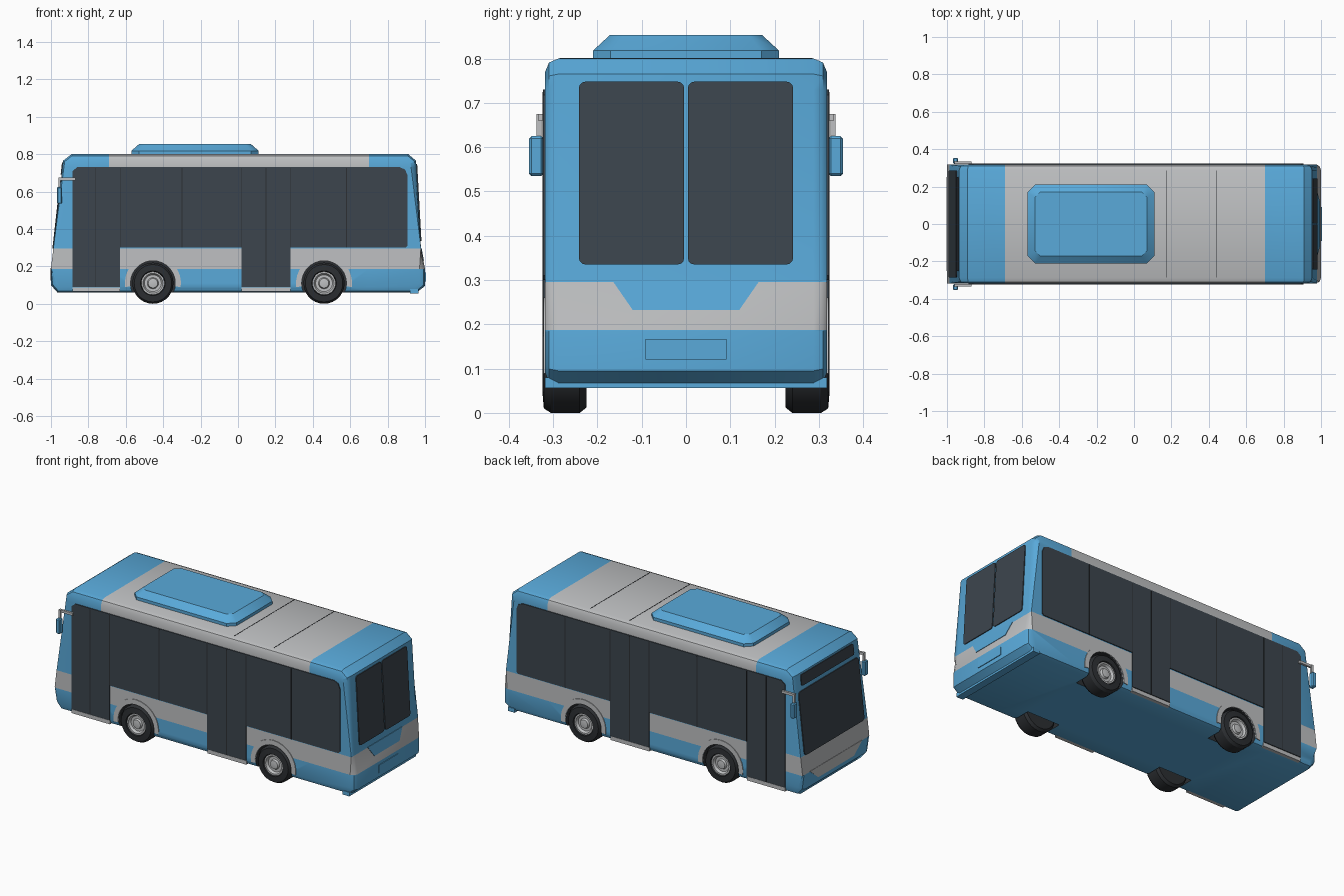
import bpy, bmesh, math
from mathutils import Vector

if "Cube" in bpy.data.objects:
    bpy.data.objects.remove(bpy.data.objects["Cube"])


def material(name, rgb):
    m = bpy.data.materials.new(name)
    m.diffuse_color = (*rgb, 1)
    m.use_nodes = True
    m.node_tree.nodes["Principled BSDF"].inputs["Base Color"].default_value = m.diffuse_color
    return m


BLUE = material("sky blue paint", (0.10, 0.40, 0.70))
GREY = material("light grey paint", (0.52, 0.53, 0.54))
GLASS = material("dark glass", (0.045, 0.06, 0.075))
RUBBER = material("black rubber", (0.025, 0.028, 0.032))
HALF = 0.318                      # half width of the body
AXLES = (-0.455, 0.46)
FRONT = [(0.10, -1.0), (0.19, -1.0), (0.29, -0.988), (0.765, -0.935)]   # (z, x)
REAR = [(0.095, 1.0), (0.185, 1.0), (0.30, 0.978), (0.765, 0.952)]


def finish(bm, name, mats, angle=30):
    bmesh.ops.recalc_face_normals(bm, faces=bm.faces)
    me = bpy.data.meshes.new(name)
    bm.to_mesh(me)
    bm.free()
    ob = bpy.data.objects.new(name, me)
    bpy.context.collection.objects.link(ob)
    for m in mats:
        me.materials.append(m)
    bpy.ops.object.select_all(action='DESELECT')
    ob.select_set(True)
    bpy.context.view_layer.objects.active = ob
    bpy.ops.object.shade_smooth_by_angle(angle=math.radians(angle))
    return ob


def prism(bm, near, far):
    a = [bm.verts.new(p) for p in near]
    b = [bm.verts.new(p) for p in far]
    bm.faces.new(a)
    bm.faces.new(b[::-1])
    for i in range(len(a)):
        j = (i + 1) % len(a)
        bm.faces.new((a[j], a[i], b[i], b[j]))


def plate(name, pts, place, mat, thick=0.005):
    bm = bmesh.new()
    prism(bm, [place(u, z, -0.003) for u, z in pts], [place(u, z, thick) for u, z in pts])
    return finish(bm, name, [mat])


def box(name, x, y, z, mat, bevel=0.0):
    bm = bmesh.new()
    pts = [(x[0], y[0]), (x[1], y[0]), (x[1], y[1]), (x[0], y[1])]
    prism(bm, [(*p, z[0]) for p in pts], [(*p, z[1]) for p in pts])
    if bevel:
        bmesh.ops.bevel(bm, geom=bm.edges[:], offset=bevel, segments=1, affect='EDGES')
    return finish(bm, name, [mat])


def along(line, z):
    for (z0, x0), (z1, x1) in zip(line, line[1:]):
        if z <= z1:
            break
    return x0 + (x1 - x0) * (z - z0) / (z1 - z0)


def on_front(y, z, d):
    return (along(FRONT, z) - d, y, z)


def on_rear(y, z, d):
    return (along(REAR, z) + d, y, z)


def on_side(s):
    return lambda x, z, d: (x, s * (HALF + d), z)


def rect(u0, u1, z0, z1, r=0.0):
    if not r:
        return [(u0, z0), (u1, z0), (u1, z1), (u0, z1)]
    out = []
    for k, (cu, cz) in enumerate([(u1 - r, z1 - r), (u0 + r, z1 - r),
                                  (u0 + r, z0 + r), (u1 - r, z0 + r)]):
        for i in range(4):
            a = math.radians(90 * k + 30 * i)
            out.append((cu + r * math.cos(a), cz + r * math.sin(a)))
    return out


def lathe(name, profile, x, s, mat, n=28):
    bm = bmesh.new()
    rings = []
    for r, y in profile:
        rings.append([bm.verts.new((x + r * math.cos(2 * math.pi * i / n), s * y,
                                    0.11 + r * math.sin(2 * math.pi * i / n))) for i in range(n)])
    for a, b in zip(rings, rings[1:]):
        for i in range(n):
            j = (i + 1) % n
            bm.faces.new((a[i], a[j], b[j], b[i]))
    bm.faces.new(rings[0])
    bm.faces.new(rings[-1])
    return finish(bm, name, [mat])


# Body shell: side outline pulled across the width, outer edges rounded
outline = [(x, z) for z, x in FRONT] + [(-0.89, 0.80), (0.91, 0.80)]
outline += [(x, z) for z, x in reversed(REAR)] + [(0.955, 0.06), (-0.965, 0.06)]
bm = bmesh.new()
prism(bm, [(x, -HALF, z) for x, z in outline], [(x, HALF, z) for x, z in outline])
rim = [e for e in bm.edges if e.verts[0].co.y * e.verts[1].co.y > 0]
bmesh.ops.bevel(bm, geom=rim, offset=0.03, segments=2, profile=0.5, affect='EDGES')
body = finish(bm, "body", [BLUE, GREY, RUBBER])

# Wheel arches cut out of the shell
cutters = []
for x in AXLES:
    for s in (-1, 1):
        c = lathe("arch_cutter", [(0.12, 0.2), (0.12, 0.4)], x, s, RUBBER)
        c.hide_render = True
        cutters.append(c)
        mod = body.modifiers.new("arch", 'BOOLEAN')
        mod.object, mod.operation, mod.solver = c, 'DIFFERENCE', 'EXACT'
bpy.context.view_layer.update()
cut = bpy.data.meshes.new_from_object(body.evaluated_get(bpy.context.evaluated_depsgraph_get()))
body.modifiers.clear()
bpy.data.objects.remove(body)
for c in cutters:
    bpy.data.objects.remove(c)

# Paint bands: lower grey belt, grey middle roof, dark arches
bm = bmesh.new()
bm.from_mesh(cut)
for co, no in [((0, 0, 0.187), (0, 0, 1)), ((0, 0, 0.295), (0, 0, 1)), ((0, 0, 0.73), (0, 0, 1)),
               ((-0.69, 0, 0), (1, 0, 0)), ((0.70, 0, 0), (1, 0, 0))]:
    bmesh.ops.bisect_plane(bm, geom=bm.verts[:] + bm.edges[:] + bm.faces[:],
                           plane_co=co, plane_no=no, dist=1e-5)
for f in bm.faces:
    c = f.calc_center_median()
    in_arch = any(math.hypot(c.x - x, c.z - 0.11) < 0.1205 for x in AXLES)
    if in_arch and 0.195 < abs(c.y) < HALF - 0.002 and c.z > 0.062:
        f.material_index = 2
    elif 0.187 < c.z < 0.295 or (c.z > 0.73 and -0.69 < c.x < 0.70):
        f.material_index = 1
    else:
        f.material_index = 0
finish(bm, "body", [BLUE, GREY, RUBBER])

# Side glass with doors, door seams, sills, arch trims, wheels and mirrors
side_glass = [(-0.885, 0.09), (-0.63, 0.09), (-0.63, 0.30), (0.02, 0.30), (0.02, 0.09),
              (0.28, 0.09), (0.28, 0.30), (0.895, 0.30), (0.905, 0.31), (0.905, 0.69),
              (0.893, 0.718), (0.865, 0.73), (-0.86, 0.73), (-0.885, 0.71)]
tyre = [(0.07, 0.225), (0.098, 0.225), (0.11, 0.24), (0.11, 0.305), (0.10, 0.321),
        (0.066, 0.324), (0.060, 0.30)]
hub = [(0.062, 0.26), (0.062, 0.318), (0.053, 0.318), (0.045, 0.304), (0.03, 0.304),
       (0.025, 0.316), (0.012, 0.318)]
for s in (-1, 1):
    side = on_side(s)
    plate("side_glass", side_glass, side, GLASS)
    for x, low in [(-0.76, 0.09), (-0.63, 0.30), (-0.30, 0.30), (0.02, 0.30), (0.15, 0.09),
                   (0.28, 0.30), (0.58, 0.30)]:
        plate("glass_seam", rect(x - 0.002, x + 0.002, low, 0.725), side, RUBBER, 0.006)
    for x0, x1 in [(-0.885, -0.63), (0.02, 0.28)]:
        box("door_sill", (x0, x1), sorted((s * 0.28, s * 0.321)), (0.065, 0.088), GREY)
    for x in AXLES:
        arc = [math.radians(-8 + 196 * i / 16) for i in range(17)]
        ring = [(x + 0.15 * math.cos(a), 0.11 + 0.15 * math.sin(a)) for a in arc]
        ring += [(x + 0.12 * math.cos(a), 0.11 + 0.12 * math.sin(a)) for a in reversed(arc)]
        plate("arch_trim", ring, side, GREY, 0.004)
        lathe("tyre", tyre, x, s, RUBBER)
        lathe("wheel_hub", hub, x, s, GREY)
    box("mirror", (-0.968, -0.942), sorted((s * 0.322, s * 0.354)), (0.535, 0.625), BLUE, 0.005)
    box("mirror_stem", (-0.960, -0.948), sorted((s * 0.326, s * 0.338)), (0.62, 0.675), GREY)
    box("mirror_arm", (-0.960, -0.87), sorted((s * 0.322, s * 0.334)), (0.66, 0.675), GREY)

# Front: windscreen, destination display and lowered grey panel
plate("windscreen", rect(-0.285, 0.285, 0.295, 0.665, 0.02), on_front, GLASS)
plate("destination_display", rect(-0.25, 0.25, 0.69, 0.755, 0.01), on_front, GLASS)
plate("front_panel", [(-0.25, 0.19), (-0.17, 0.125), (0.17, 0.125), (0.25, 0.19)],
      on_front, GREY, 0.002)

# Rear: split window, belt notch, number plate recess and lower bumper
plate("rear_window_left", rect(-0.242, -0.004, 0.335, 0.748, 0.015), on_rear, GLASS)
plate("rear_window_right", rect(0.004, 0.242, 0.335, 0.748, 0.015), on_rear, GLASS)
plate("rear_belt_notch", [(-0.12, 0.232), (0.12, 0.232), (0.165, 0.297), (-0.165, 0.297)],
      on_rear, BLUE, 0.003)
plate("rear_plate_panel", rect(-0.092, 0.092, 0.12, 0.167), on_rear, BLUE, 0.004)
box("rear_lower_bumper", (0.92, 0.965), (-0.318, 0.318), (0.056, 0.08), BLUE)

# Roof unit with chamfered corners, and roof seams
bm = bmesh.new()


def octagon(x0, x1, y, c):
    return [(x0 + c, -y), (x1 - c, -y), (x1, c - y), (x1, y - c),
            (x1 - c, y), (x0 + c, y), (x0, y - c), (x0, c - y)]


loops = [[bm.verts.new((*p, z)) for p in octagon(x0, x1, y, c)] for x0, x1, y, c, z in [
    (-0.57, 0.11, 0.21, 0.04, 0.795), (-0.57, 0.11, 0.21, 0.04, 0.818),
    (-0.53, 0.07, 0.172, 0.03, 0.853)]]
for a, b in zip(loops, loops[1:]):
    for i in range(8):
        bm.faces.new((a[i], a[i - 1], b[i - 1], b[i]))
bm.faces.new(loops[0])
bm.faces.new(loops[-1])
finish(bm, "roof_unit", [BLUE])
for x in (0.175, 0.44):
    box("roof_seam", (x - 0.002, x + 0.002), (-0.286, 0.286), (0.798, 0.801), RUBBER)
